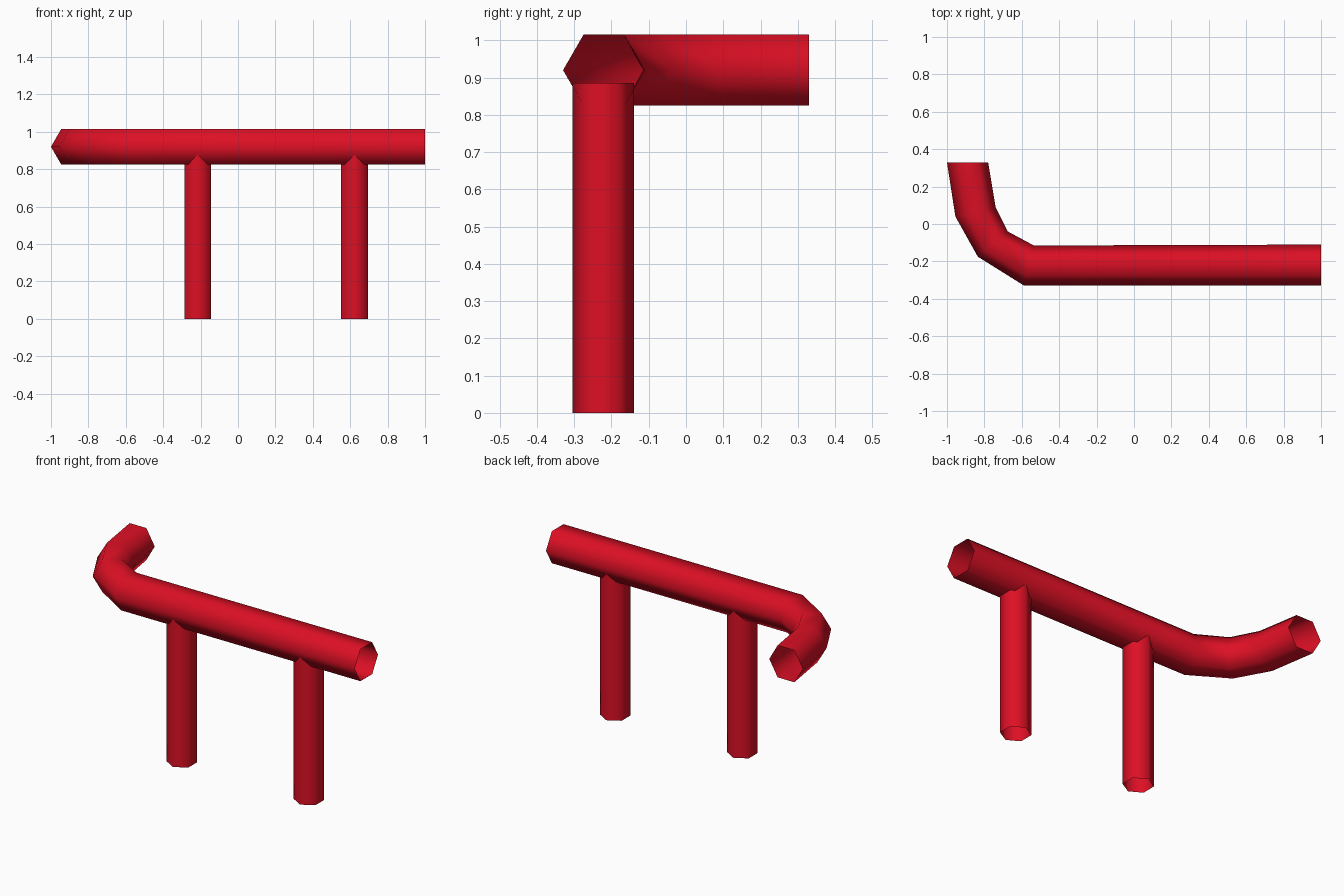
import bpy
import bmesh
import math
from mathutils import Vector

default_cube = bpy.data.objects.get("Cube")
if default_cube:
    bpy.data.objects.remove(default_cube, do_unlink=True)

SIDES = 6
RAIL_Z, RAIL_R = 0.92, 0.11
POST_R, POST_TOP = 0.083, 0.885

# Red paint
red = bpy.data.materials.new("red_paint")
red.use_nodes = True
red.diffuse_color = (0.72, 0.005, 0.018, 1)
red.node_tree.nodes["Principled BSDF"].inputs["Base Color"].default_value = red.diffuse_color


def tube(name, rings):
    """Open hexagonal tube through rings of (centre, first axis, second axis)."""
    bm = bmesh.new()
    loops = []
    for centre, u, v in rings:
        angles = [math.tau * i / SIDES for i in range(SIDES)]
        loops.append([bm.verts.new(centre + u * math.cos(a) + v * math.sin(a)) for a in angles])
    for a, b in zip(loops, loops[1:]):
        for i in range(SIDES):
            j = (i + 1) % SIDES
            bm.faces.new((a[i], a[j], b[j], b[i])).smooth = True
    mesh = bpy.data.meshes.new(name)
    bm.to_mesh(mesh)
    bm.free()
    mesh.materials.append(red)
    obj = bpy.data.objects.new(name, mesh)
    bpy.context.collection.objects.link(obj)
    return obj


# Handrail: outer and inner edge of each mitred joint, seen from above
joints = [
    ((1.0, -0.33), (1.0, -0.11)),
    ((-0.59, -0.328), (-0.535, -0.115)),
    ((-0.835, -0.175), (-0.675, -0.04)),
    ((-0.955, 0.04), (-0.74, 0.09)),
    ((-1.0, 0.33), (-0.78, 0.33)),
]
up = Vector((0, 0, RAIL_R))
rail_rings = []
for outer, inner in joints:
    o, i = Vector((*outer, RAIL_Z)), Vector((*inner, RAIL_Z))
    rail_rings.append(((o + i) / 2, (o - i) / 2, up))
tube("handrail", rail_rings)

# Support posts
for name, x in (("right_post", -0.215), ("left_post", 0.623)):
    tube(name, [(Vector((x, -0.222, z)), Vector((0, -POST_R, 0)), Vector((POST_R, 0, 0)))
                for z in (0, POST_TOP)])
